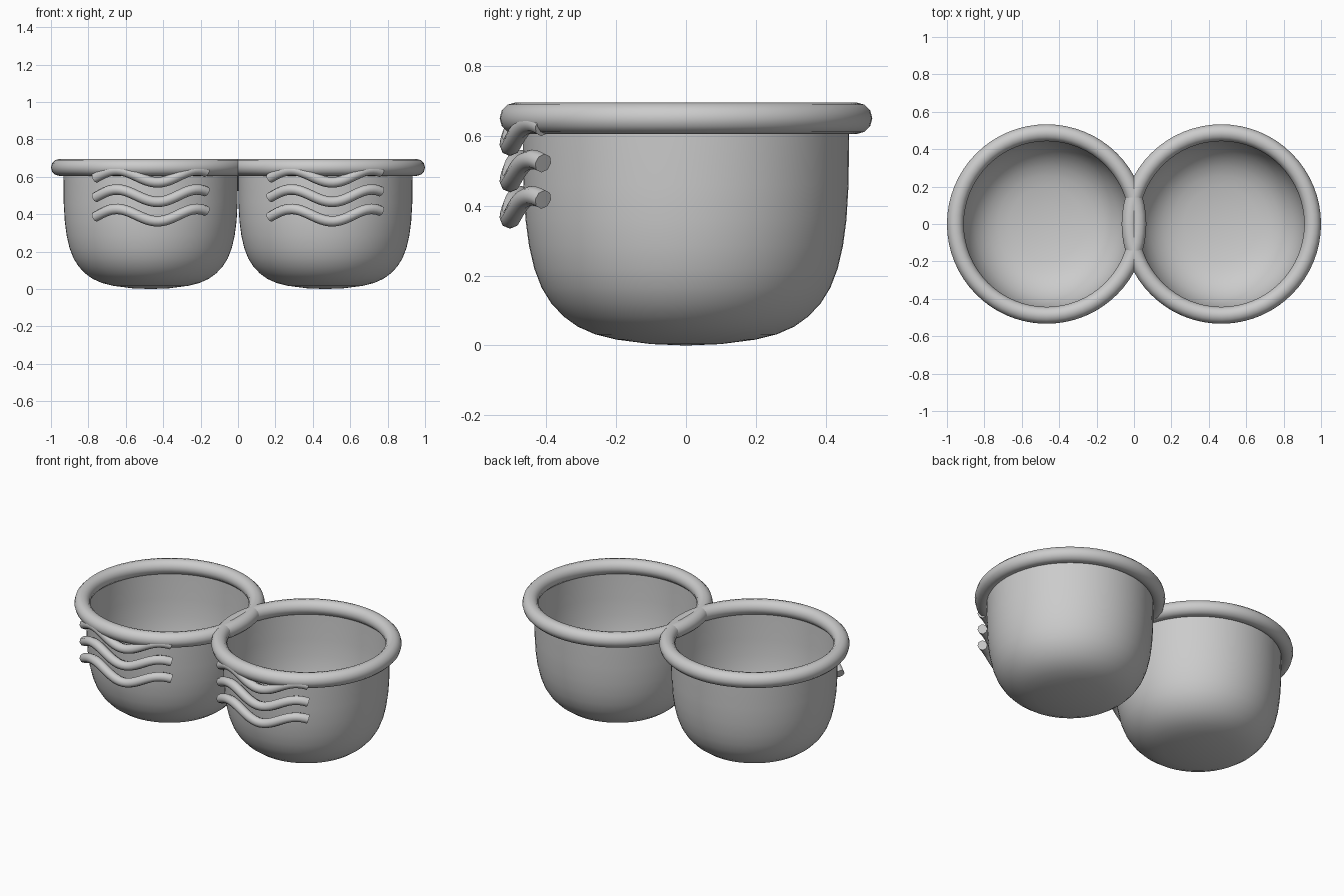
import bpy, bmesh, math
from math import cos, sin, radians
from mathutils import Vector

cube = bpy.data.objects.get("Cube")
if cube:
    bpy.data.objects.remove(cube)

GREY = (0.6, 0.6, 0.6, 1)
clay = bpy.data.materials.new("grey clay")
clay.use_nodes = True
clay.diffuse_color = GREY
clay.node_tree.nodes["Principled BSDF"].inputs["Base Color"].default_value = GREY

OFFSET = 0.467      # bowl centre from the middle
RIM_Z = 0.65


def finish(obj, name, angle=60):
    obj.name = name
    obj.data.materials.append(clay)
    bpy.ops.object.select_all(action='DESELECT')
    obj.select_set(True)
    bpy.context.view_layer.objects.active = obj
    bpy.ops.object.shade_smooth_by_angle(angle=radians(angle))
    return obj


def new_object(name, bm, x):
    bmesh.ops.recalc_face_normals(bm, faces=bm.faces)
    mesh = bpy.data.meshes.new(name)
    bm.to_mesh(mesh)
    bm.free()
    obj = bpy.data.objects.new(name, mesh)
    obj.location.x = x
    bpy.context.collection.objects.link(obj)
    return finish(obj, name)


# Thin open bowl, lathed from a half profile
PROFILE = [(0, 0), (0.1, 0.004), (0.2, 0.017), (0.26, 0.032), (0.31, 0.054),
           (0.35, 0.083), (0.385, 0.12), (0.413, 0.165), (0.434, 0.22),
           (0.449, 0.285), (0.459, 0.36), (0.465, 0.46), (0.467, RIM_Z)]


def make_bowl(name, x):
    bm = bmesh.new()
    verts = [bm.verts.new((r, 0, z)) for r, z in PROFILE]
    edges = [bm.edges.new(pair) for pair in zip(verts, verts[1:])]
    bmesh.ops.spin(bm, geom=verts + edges, cent=(0, 0, 0), axis=(0, 0, 1),
                   angle=math.tau, steps=64)
    bmesh.ops.remove_doubles(bm, verts=bm.verts, dist=0.0005)
    return new_object(name, bm, x)


# Rounded rim
def make_rim(name, x):
    bpy.ops.mesh.primitive_torus_add(location=(x, 0, RIM_Z), major_radius=0.488,
                                     minor_radius=0.045, major_segments=64,
                                     minor_segments=12)
    return finish(bpy.context.object, name)


# Wavy octagonal tube wrapped around the front of the bowl
def make_wave(name, x, height, radius=0.505, tube=0.028, steps=32, sides=8):
    def point(a):
        z = height + 0.033 * cos((a + 21) / 50.4 * math.tau)
        return Vector((radius * sin(radians(a)), -radius * cos(radians(a)), z))

    bm = bmesh.new()
    rings = []
    for i in range(steps + 1):
        a = -36 + 72 * i / steps
        p = point(a)
        tangent = (point(a + 0.1) - point(a - 0.1)).normalized()
        out = Vector((sin(radians(a)), -cos(radians(a)), 0))
        up = tangent.cross(out).normalized()
        turns = [math.tau * k / sides for k in range(sides)]
        rings.append([bm.verts.new(p + tube * (cos(t) * out + sin(t) * up)) for t in turns])
    for r0, r1 in zip(rings, rings[1:]):
        for k in range(sides):
            n = (k + 1) % sides
            bm.faces.new((r0[k], r0[n], r1[n], r1[k]))
    bm.faces.new(rings[0])
    bm.faces.new(rings[-1])
    return new_object(name, bm, x)


for side, x in (("left", OFFSET), ("right", -OFFSET)):
    make_bowl(side + "_bowl", x)
    make_rim(side + "_rim", x)
    for row, label in enumerate(("lower", "middle", "upper")):
        make_wave(f"{side}_{label}_wave", x, 0.395 + 0.104 * row)
